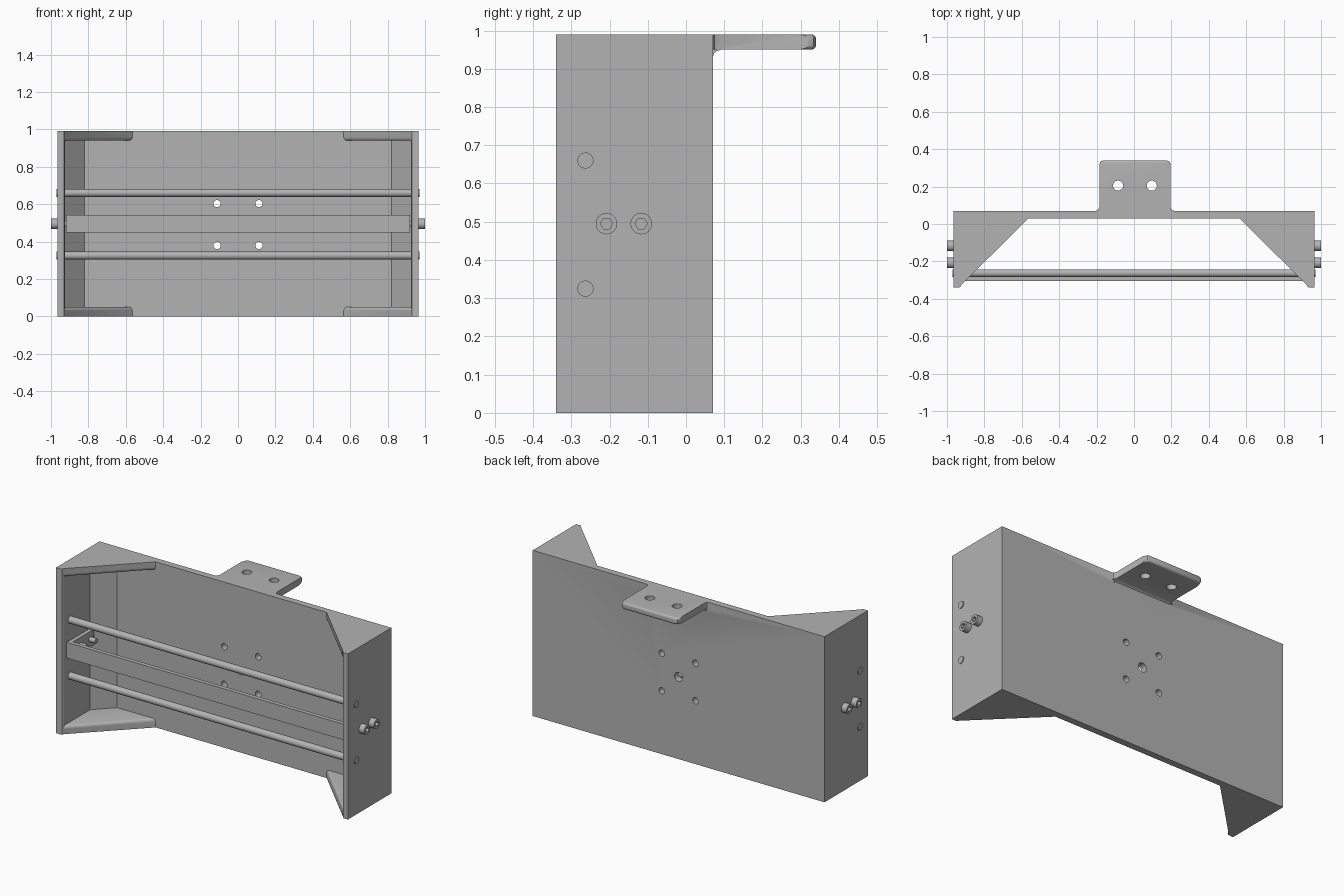
import bpy, bmesh
from math import pi
from mathutils import Matrix, Vector

cube = bpy.data.objects.get("Cube")
if cube:
    bpy.data.objects.remove(cube, do_unlink=True)

grey = bpy.data.materials.new("machined_grey")
grey.use_nodes = True
grey.diffuse_color = (0.45, 0.45, 0.45, 1)
grey.node_tree.nodes["Principled BSDF"].inputs["Base Color"].default_value = (0.45, 0.45, 0.45, 1)

H = 0.99       # frame height
W = 0.965      # frame half width
MID = 0.495    # height of the mounting bar
FRONT, BACK, INNER = -0.34, 0.07, 0.03


def finish(name, bm):
    bmesh.ops.recalc_face_normals(bm, faces=bm.faces)
    mesh = bpy.data.meshes.new(name)
    bm.to_mesh(mesh)
    bm.free()
    obj = bpy.data.objects.new(name, mesh)
    bpy.context.collection.objects.link(obj)
    mesh.materials.append(grey)
    return obj


def prism(name, points, z0, z1, rounding=None, width=0.015):
    """Extrude a plan outline; round the edges chosen by a rule on their two ends."""
    bm = bmesh.new()
    base = bm.faces.new([bm.verts.new((x, y, z0)) for x, y in points])
    top = bmesh.ops.extrude_face_region(bm, geom=[base])["geom"]
    bmesh.ops.translate(bm, vec=(0, 0, z1 - z0), verts=[v for v in top if isinstance(v, bmesh.types.BMVert)])
    if rounding:
        edges = [e for e in bm.edges if rounding(e.verts[0].co, e.verts[1].co)]
        bmesh.ops.bevel(bm, geom=edges, offset=width, segments=5, profile=0.5, affect='EDGES')
    return finish(name, bm)


def cylinder(name, centre, radius, length, axis='X', sides=32):
    bm = bmesh.new()
    rot = {'X': Matrix.Rotation(pi / 2, 4, 'Y'), 'Y': Matrix.Rotation(pi / 2, 4, 'X'), 'Z': Matrix()}[axis]
    bmesh.ops.create_cone(bm, cap_ends=True, segments=sides, radius1=radius, radius2=radius,
                          depth=length, matrix=Matrix.Translation(Vector(centre)) @ rot)
    return finish(name, bm)


def combine(target, tool, operation='DIFFERENCE'):
    mod = target.modifiers.new(operation.lower(), 'BOOLEAN')
    mod.operation, mod.solver, mod.object = operation, 'EXACT', tool
    bpy.context.view_layer.objects.active = target
    bpy.ops.object.modifier_apply(modifier=mod.name)
    bpy.data.objects.remove(tool, do_unlink=True)


def smooth(obj):
    bpy.ops.object.select_all(action='DESELECT')
    obj.select_set(True)
    bpy.context.view_layer.objects.active = obj
    bpy.ops.object.shade_smooth_by_angle(angle=0.6)


# Frame: back plate, side walls and chamfered inner corners in one outline
wall = W - 0.04
half = [(0.82, INNER), (wall, -0.075), (wall, FRONT + 0.012), (wall + 0.004, FRONT + 0.003),
        (wall + 0.012, FRONT), (W, FRONT), (W, BACK)]
frame = prism("frame", half + [(-x, y) for x, y in reversed(half)], 0, H)

# Corner gussets with rounded diagonal edges
for side in (-1, 1):
    for z0 in (0, H - 0.05):
        outline = [(0.565, INNER), (0.565, 0.05), (0.95, 0.05), (0.95, FRONT + 0.004), (0.933, FRONT + 0.004)]
        inside = 0.05 if z0 == 0 else H - 0.05

        def diagonal(a, b):
            on_line = all(abs(abs(p.x) - 0.565 + p.y - INNER) < 0.01 for p in (a, b))
            return False if not on_line else abs(a.z - b.z) < 1e-5 and abs(a.x - b.x) > 0.1

        # keep only the edge that runs along the slanted face
        def slanted(a, b):
            ends = sorted([(abs(a.x), a.y), (abs(b.x), b.y)])
            return (abs(a.z - inside) < 1e-4 and abs(b.z - inside) < 1e-4
                    and abs(ends[0][0] - 0.565) < 1e-4 and abs(ends[0][1] - INNER) < 1e-4
                    and abs(ends[1][0] - 0.933) < 1e-4)

        gusset = prism("gusset", [(side * x, y) for x, y in outline], z0, z0 + 0.05, slanted, 0.02)
        combine(frame, gusset, 'UNION')

# Rear tab with rounded outer corners and a rounded tip
TX = 0.005
tab_half = [(0.21, 0.06), (0.21, BACK), (0.197, 0.075), (0.19, 0.09),
            (0.19, 0.32), (0.184, 0.334), (0.17, 0.34)]
tab_outline = [(TX + x, y) for x, y in tab_half] + [(TX - x, y) for x, y in reversed(tab_half)]
tab = prism("tab", tab_outline, H - 0.04, H,
            lambda a, b: a.y > 0.31 and b.y > 0.31 and abs(a.z - b.z) < 1e-5, 0.012)
combine(frame, tab, 'UNION')

# Fillet under the tab, drawn in the y-z plane
fillet = [(0.06, 0.953), (0.092, 0.953), (0.092, 0.95), (0.08, 0.946), (0.073, 0.94), (BACK, 0.928), (0.06, 0.928)]
bend = prism("tab_fillet", fillet, -0.19, 0.19)
bend.data.transform(Matrix(((0, 0, 1, TX), (1, 0, 0, 0), (0, 1, 0, 0), (0, 0, 0, 1))))
combine(frame, bend, 'UNION')

# Holes in the tab and back plate
for x in (-0.09, 0.09):
    combine(frame, cylinder("cutter", (TX + x, 0.205, 0.97), 0.027, 0.2, 'Z'))
for x in (-0.112, 0.112):
    for z in (-0.112, 0.112):
        combine(frame, cylinder("cutter", (x, 0.05, MID - 0.004 + z), 0.019, 0.2, 'Y'))
combine(frame, cylinder("cutter", (0, 0.05, MID - 0.004), 0.027, 0.2, 'Y'))
smooth(frame)

# Guide rods running through both side walls
for name, z in (("lower_rod", 0.325), ("upper_rod", 0.66)):
    smooth(cylinder(name, (0, -0.263, z), 0.021, 1.94))

# Mounting bar: flat front strip with ends folded back along the walls
bar = [(0.92, -0.305), (0.92, -0.08), (0.895, -0.08), (0.895, -0.28)]
prism("mounting_bar", bar + [(-x, y) for x, y in reversed(bar)], MID - 0.047, MID + 0.047)

# Socket head bolts, two on each side
for side, label in ((-1, "right"), (1, "left")):
    for y, place in ((-0.208, "front"), (-0.117, "rear")):
        head = cylinder(f"{label}_{place}_bolt", (side * 0.98, y, MID), 0.028, 0.04)
        combine(head, cylinder("cutter", (side, y, MID), 0.016, 0.036, sides=6))
        smooth(head)
        smooth(cylinder(f"{label}_{place}_bolt_shank", (side * 0.91, y, MID), 0.015, 0.11))
